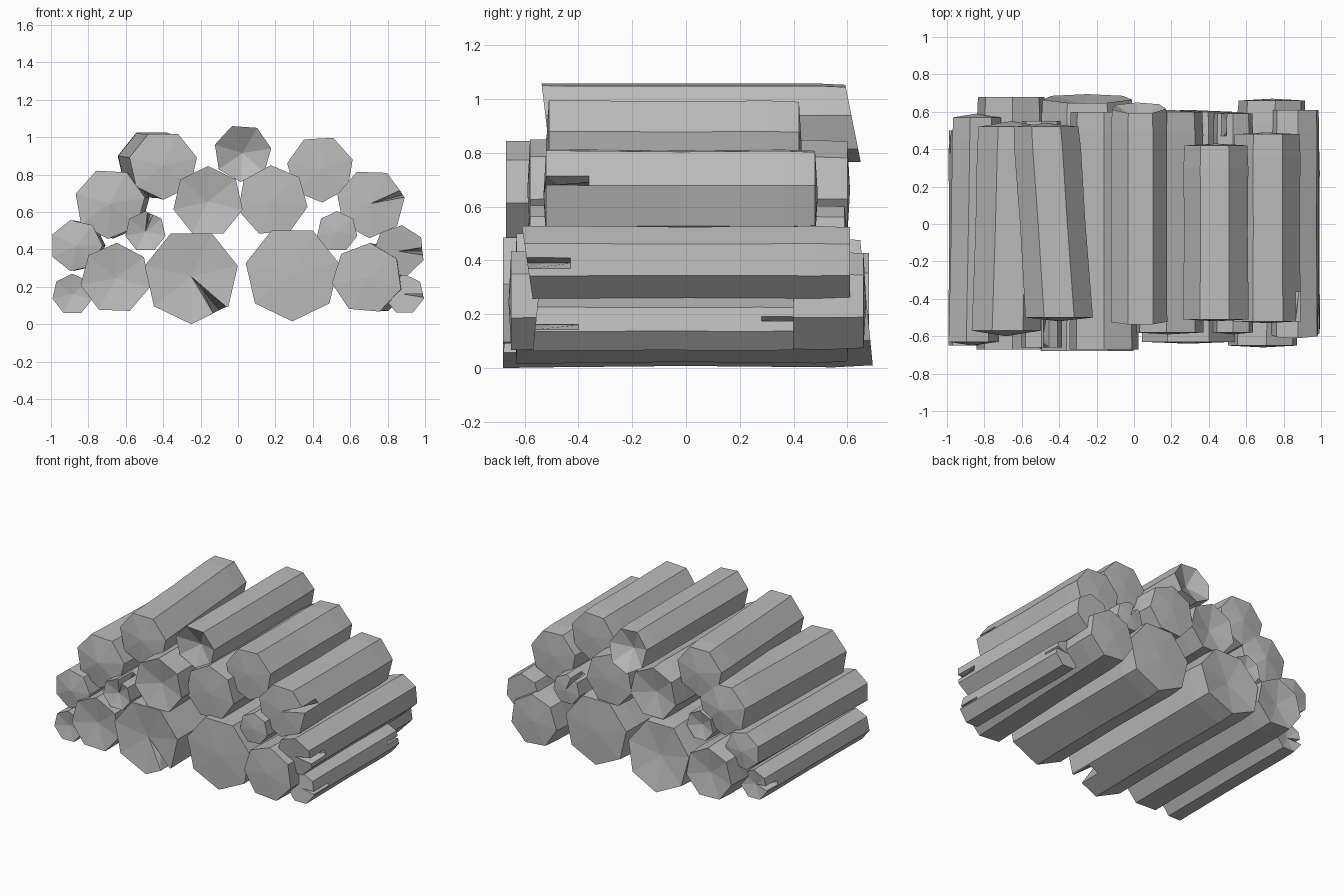
import bpy, bmesh
from math import pi, sin, cos, radians

cube = bpy.data.objects.get("Cube")
if cube:
    bpy.data.objects.remove(cube, do_unlink=True)

grey = bpy.data.materials.new("wood_grey")
grey.use_nodes = True
tone = (0.5, 0.5, 0.5, 1)
grey.diffuse_color = tone
grey.node_tree.nodes["Principled BSDF"].inputs["Base Color"].default_value = tone

SIDES = 7
STEP = 2 * pi / SIDES


def log(name, x, z, r, front, back, phase=90, shift=0, lift=0, dent=0,
        crack=None, back_crack=None, tilt=0, back_tilt=0, waist=0.97):
    """Heptagonal log along y; cracks are wedge notches at an angle in its ends."""
    start = radians(phase)
    # every entry: angle, which crack it is the bottom of
    spokes = [((start + i * STEP) % (2 * pi), None) for i in range(SIDES)]
    for end, angle in (("front", crack), ("back", back_crack)):
        if angle is not None:
            for off, tag in ((-0.16, None), (0, end), (0.16, None)):
                spokes.append(((radians(angle) + off) % (2 * pi), tag))
    spokes.sort(key=lambda s: s[0])

    def rim(a):
        return r * cos(pi / SIDES) / cos((a - start) % STEP - pi / SIDES)

    bm = bmesh.new()
    mid = (front + back) / 2
    stations = [(front, "front", 1), (front + 0.16, "", 0.99), (mid, "", waist),
                (back - 0.12, "", 0.99), (back, "back", 0.96)]
    rings = []
    for y, end, scale in stations:
        t = (y - front) / (back - front)
        ring = []
        for a, tag in spokes:
            notch = end and tag == end
            d = rim(a) * scale * (0.4 if notch else 1)
            slope = {"front": tilt, "back": back_tilt}.get(end, 0)
            py = y + slope * d * sin(a)
            if notch:
                py += 0.07 if end == "front" else -0.07
            ring.append(bm.verts.new((x + shift * t + d * cos(a), py,
                                      z + lift * t + d * sin(a))))
        rings.append(ring)
    count = len(spokes)
    for a, b in zip(rings, rings[1:]):
        for i in range(count):
            j = (i + 1) % count
            bm.faces.new((a[i], a[j], b[j], b[i]))
    # end caps fan out from a raised or sunken centre
    for ring, y, t in ((rings[0], front + dent, 0), (rings[-1], back - dent, 1)):
        hub = bm.verts.new((x + shift * t, y, z + lift * t))
        for i in range(count):
            bm.faces.new((ring[i], ring[(i + 1) % count], hub))
    bmesh.ops.recalc_face_normals(bm, faces=bm.faces)
    mesh = bpy.data.meshes.new(name)
    bm.to_mesh(mesh)
    bm.free()
    mesh.materials.append(grey)
    bpy.context.collection.objects.link(bpy.data.objects.new(name, mesh))


# Bottom row
log("bottom_log_left", -0.25, 0.255, 0.255, -0.68, 0.67, phase=270, crack=-50, dent=0.03, back_tilt=-0.1)
log("bottom_log_right", 0.29, 0.27, 0.255, -0.63, 0.6, phase=270, dent=-0.01)
log("bottom_log_outer_left", -0.655, 0.245, 0.19, -0.67, 0.68, phase=88, dent=0.03)
log("bottom_log_outer_right", 0.69, 0.245, 0.19, -0.65, 0.66, phase=85, shift=0.05, dent=-0.01)
log("bottom_branch_left", -0.885, 0.16, 0.11, -0.65, 0.5, back_crack=180, dent=0.02)
log("bottom_branch_right", 0.89, 0.16, 0.107, -0.56, 0.4, crack=0, back_crack=10, tilt=0.1)

# Branches wedged between the rows
log("middle_branch_left", -0.865, 0.42, 0.14, -0.63, 0.57, phase=103, dent=-0.02, shift=0.02)
log("middle_branch_right", 0.86, 0.39, 0.14, -0.59, 0.61, phase=83, crack=0, tilt=-0.15)
log("inner_branch_left", -0.495, 0.495, 0.11, -0.66, 0.55, crack=75, dent=0.03)
log("inner_branch_right", 0.53, 0.495, 0.11, -0.58, 0.59, back_crack=120, dent=-0.01)

# Middle row
log("middle_log_outer_left", -0.685, 0.645, 0.19, -0.57, 0.52, phase=267, dent=-0.03, shift=0.03)
log("middle_log_left", -0.16, 0.655, 0.19, -0.67, 0.6, phase=90, dent=0.04)
log("middle_log_right", 0.185, 0.66, 0.19, -0.58, 0.6, phase=93, dent=-0.01)
log("middle_log_outer_right", 0.71, 0.645, 0.185, -0.52, 0.48, phase=268, crack=15, dent=-0.01)

# Top row
log("top_log_left", -0.4, 0.85, 0.185, -0.5, 0.52, phase=270, shift=-0.07, lift=0.01, dent=-0.02)
log("top_log_middle", 0.025, 0.915, 0.155, -0.52, 0.62, phase=9, dent=0.07, tilt=-0.12, back_tilt=-0.2, waist=0.99)
log("top_log_right", 0.44, 0.83, 0.18, -0.51, 0.42, phase=16, dent=-0.01)
